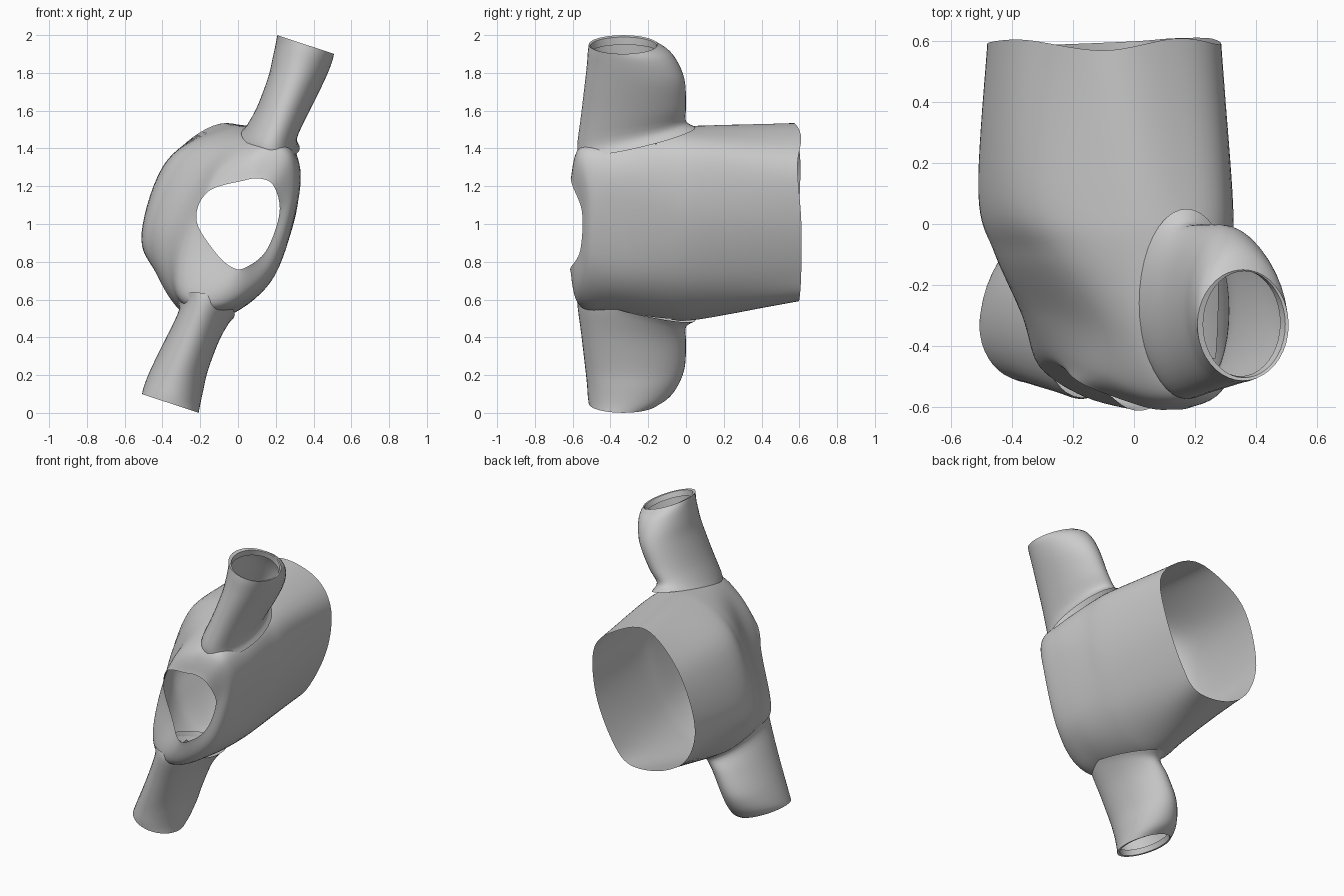
import bpy, bmesh, math
from mathutils import Vector

if "Cube" in bpy.data.objects:
    bpy.data.objects.remove(bpy.data.objects["Cube"])


def spline(p0, p1, p2, p3, t):
    return 0.5 * (2 * p1 + (p2 - p0) * t + (2 * p0 - 5 * p1 + 4 * p2 - p3) * t * t
                  + (3 * p1 - p0 - 3 * p2 + p3) * t ** 3)


def refine(items, steps, closed, at):
    """Catmull-Rom resampling of a list of points or rings."""
    n, out = len(items), []
    for i in range(n if closed else n - 1):
        idx = [(i + k) % n if closed else min(max(i + k, 0), n - 1) for k in (-1, 0, 1, 2)]
        for s in range(steps):
            out.append(at([items[j] for j in idx], s / steps))
    if not closed:
        out.append(items[-1])
    return out


def point_at(p, t):
    return spline(*p, t)


def ring_at(rings, t):
    return [spline(*q, t) for q in zip(*rings)]


def loft(name, rings, skip=lambda c: False):
    """Open-ended skin through equally sized rings, leaving out skipped faces."""
    bm = bmesh.new()
    vs = [[bm.verts.new(p) for p in r] for r in rings]
    n = len(vs[0])
    for a, b in zip(vs, vs[1:]):
        for i in range(n):
            quad = (a[i], a[(i + 1) % n], b[(i + 1) % n], b[i])
            if not skip(sum((v.co for v in quad), Vector()) / 4):
                bm.faces.new(quad)
    bmesh.ops.delete(bm, geom=[v for v in bm.verts if not v.link_faces], context='VERTS')
    me = bpy.data.meshes.new(name)
    bm.normal_update()
    bm.to_mesh(me)
    bm.free()
    ob = bpy.data.objects.new(name, me)
    bpy.context.collection.objects.link(ob)
    bpy.ops.object.select_all(action='DESELECT')
    ob.select_set(True)
    bpy.context.view_layer.objects.active = ob
    bpy.ops.object.shade_smooth_by_angle(angle=math.radians(40))
    return ob


def turn(p):
    """Half a turn about the y axis at mid height."""
    return Vector((-p.x, p.y, 2 - p.z))


def under_pipe(c):
    """True where a pipe opens into the chamber."""
    for p in (c, turn(c)):
        if p.z > 1.3 and ((p.x - .175) / .105) ** 2 + ((p.y + .285) / .25) ** 2 < 1:
            return True
    return False


# Main chamber: (x, z) sections from the wide back opening to the front hole
back_y = [.57, .61, .59, .61, .61, .6, .59, .585, .595, .605]
rim_y = [-.60, -.61, -.60, -.55, -.56, -.61, -.60, -.53, -.48, -.53]
s_back = [(-.1, 1.53), (.14, 1.46), (.28, 1.3), (.25, 1.02), (.13, .74),
          (0, .6), (-.24, .62), (-.42, .75), (-.48, 1.0), (-.36, 1.34)]
s_mid = [(-.06, 1.51), (.16, 1.49), (.31, 1.36), (.30, 1.04), (.16, .70),
         (-.04, .53), (-.24, .52), (-.43, .74), (-.51, .95), (-.37, 1.34)]
s_neck = [(-.05, 1.49), (.18, 1.49), (.31, 1.36), (.31, 1.08), (.18, .71),
          (-.04, .52), (-.26, .51), (-.41, .70), (-.45, .97), (-.29, 1.34)]
s_front = [(0, 1.44), (.18, 1.46), (.31, 1.36), (.32, 1.14), (.2, .74),
           (0, .56), (-.22, .53), (-.35, .66), (-.35, .96), (-.18, 1.29)]
s_face = [(.03, 1.36), (.17, 1.41), (.28, 1.35), (.30, 1.14), (.19, .78),
          (.0, .60), (-.18, .57), (-.30, .67), (-.28, .96), (-.14, 1.25)]
s_rim = [(.03, 1.23), (.12, 1.24), (.19, 1.2), (.22, 1.06), (.15, .86),
         (.04, .77), (-.03, .77), (-.12, .85), (-.22, 1.02), (-.16, 1.17)]
stations = [(s_back, back_y), (s_mid, [.1] * 10), (s_neck, [-.1] * 10),
            (s_front, [.6 * y for y in rim_y]), (s_face, [y + .05 for y in rim_y]), (s_rim, rim_y)]
rings = [refine([Vector((x, y, z)) for (x, z), y in zip(sec, ys)], 8, True, point_at)
         for sec, ys in stations]
loft("main_chamber", refine(rings, 9, False, ring_at), under_pipe)

# Branch pipe: z, centre x, half width, front y, back y, sideways tilt, rise to the back
pipe = [(1.44, .172, .155, -.57, .05, .25, .07), (1.485, .178, .134, -.575, .0, .2, .06),
        (1.60, .235, .134, -.555, 0, .15, .02), (1.75, .30, .14, -.535, -.005, .2, 0),
        (1.84, .33, .147, -.525, -.035, .25, 0), (1.91, .35, .15, -.52, -.085, .3, 0),
        (1.95, .358, .15, -.515, -.15, .33, 0), (1.945, .362, .135, -.505, -.155, .33, 0),
        (1.91, .35, .13, -.5, -.15, .3, 0)]


def pipe_ring(z, cx, rx, y0, y1, tilt, rise, n=40):
    out = []
    for i in range(n):
        a = 2 * math.pi * i / n
        dx = rx * math.cos(a)
        out.append(Vector((cx + dx, (y0 + y1) / 2 + (y1 - y0) / 2 * math.sin(a),
                           z - tilt * dx + rise * math.sin(a))))
    return out


pr = [pipe_ring(*p) for p in pipe]
upper = refine(pr[:7], 4, False, ring_at) + pr[7:]
loft("upper_pipe", upper)
loft("lower_pipe", [[turn(p) for p in r] for r in upper])
